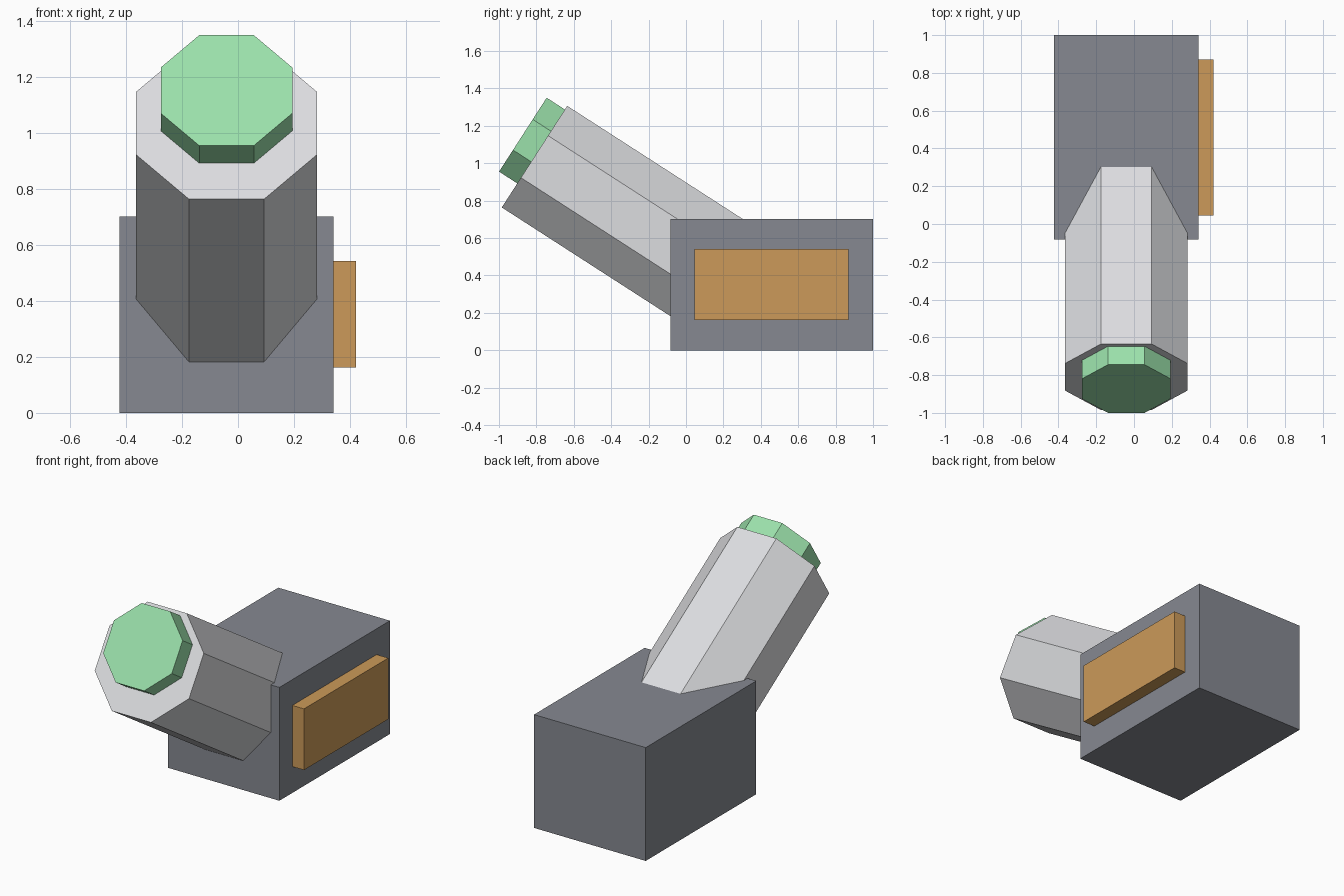
import bpy
import bmesh
from math import radians, cos, pi
from mathutils import Matrix, Vector

default = bpy.data.objects.get("Cube")
if default:
    bpy.data.objects.remove(default, do_unlink=True)


def material(name, rgb):
    mat = bpy.data.materials.new(name)
    mat.use_nodes = True
    colour = (*rgb, 1)
    mat.diffuse_color = colour
    mat.node_tree.nodes["Principled BSDF"].inputs["Base Color"].default_value = colour
    return mat


def finish(bm, name, mat):
    mesh = bpy.data.meshes.new(name)
    bm.to_mesh(mesh)
    bm.free()
    mesh.materials.append(mat)
    obj = bpy.data.objects.new(name, mesh)
    bpy.context.collection.objects.link(obj)
    return obj


def box(name, low, high, mat):
    low, high = Vector(low), Vector(high)
    bm = bmesh.new()
    place = Matrix.Translation((low + high) / 2) @ Matrix.Diagonal((*(high - low), 1))
    bmesh.ops.create_cube(bm, size=1, matrix=place)
    return finish(bm, name, mat)


def octagon_prism(name, frame, apothem, start, end, mat):
    """Flat-topped octagonal prism along the local z axis of a frame."""
    bm = bmesh.new()
    radius = apothem / cos(pi / 8)
    place = (frame @ Matrix.Translation((0, 0, (start + end) / 2))
             @ Matrix.Rotation(pi / 8, 4, "Z"))
    bmesh.ops.create_cone(bm, cap_ends=True, segments=8, radius1=radius,
                          radius2=radius, depth=end - start, matrix=place)
    return finish(bm, name, mat)


slate = material("slate grey", (0.239, 0.250, 0.283))
pale = material("pale grey", (0.716, 0.723, 0.745))
green = material("mint green", (0.328, 0.753, 0.407))
orange = material("ochre orange", (0.604, 0.323, 0.100))

# Base block and its side panel
box("base_block", (-0.424, -0.082, 0), (0.341, 1.0, 0.702), slate)
box("side_panel", (0.335, 0.045, 0.163), (0.421, 0.87, 0.542), orange)

# Tilted barrel, with the frame origin at the centre of its open end
tilt = (Matrix.Translation((-0.041, -0.81, 1.035))
        @ Matrix.Rotation(radians(57.2), 4, "X"))
octagon_prism("barrel", tilt, 0.323, -1.25, 0, pale)

# End cap, set a little above the barrel axis
cap_frame = tilt @ Matrix.Translation((0, 0.065, 0))
octagon_prism("end_cap", cap_frame, 0.235, -0.02, 0.116, green)
